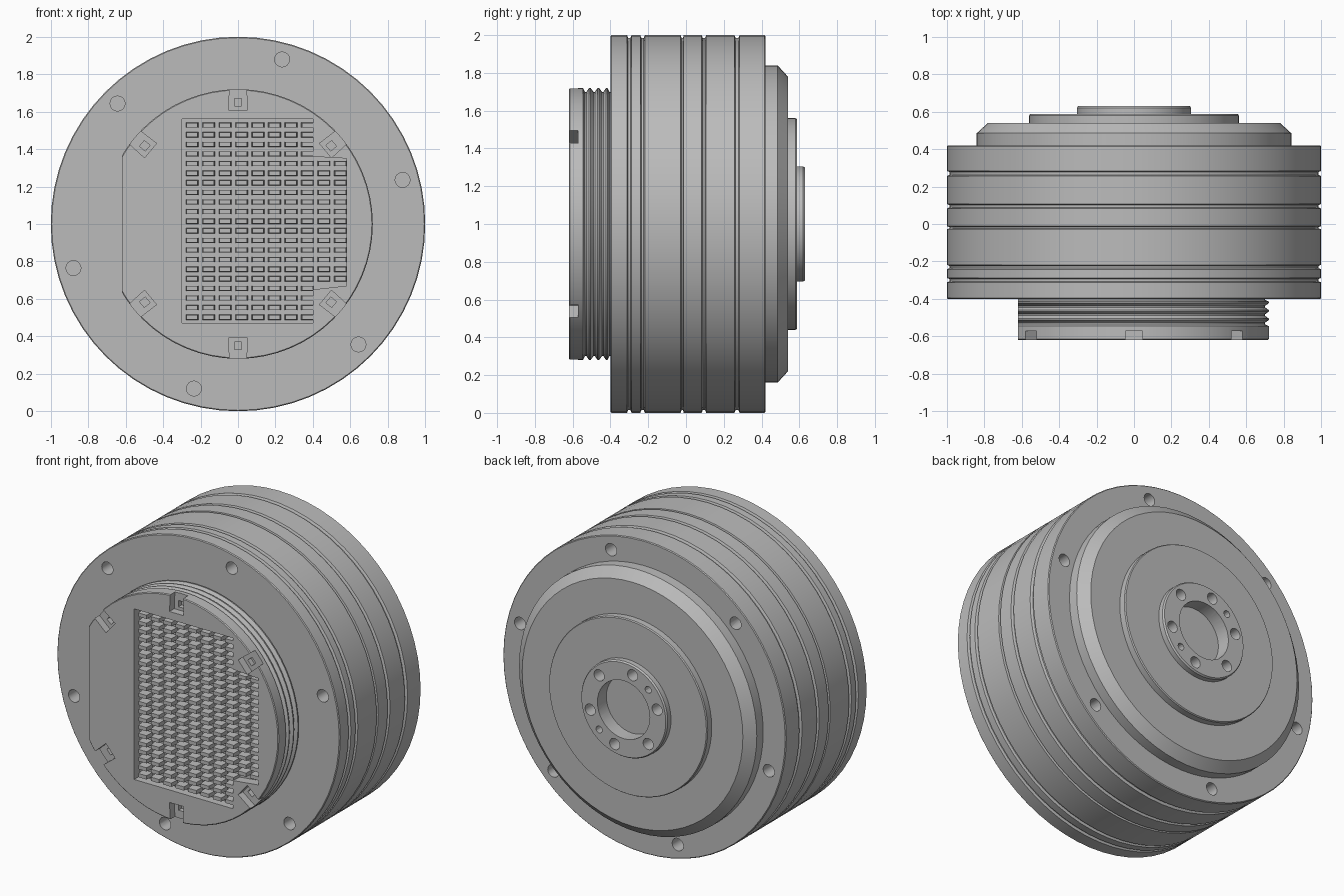
import bpy
import bmesh
from math import sin, cos, pi, radians
from mathutils import Matrix, Vector

cube = bpy.data.objects.get("Cube")
if cube:
    bpy.data.objects.remove(cube, do_unlink=True)

AXIS = Vector((0, 0, 1))  # centre of the turning axis, which runs along y

grey = bpy.data.materials.new("metal_grey")
grey.use_nodes = True
COLOR = (0.5, 0.5, 0.5, 1)
grey.diffuse_color = COLOR
grey.node_tree.nodes["Principled BSDF"].inputs["Base Color"].default_value = COLOR


def to_object(bm, name):
    bmesh.ops.recalc_face_normals(bm, faces=bm.faces)
    mesh = bpy.data.meshes.new(name)
    bm.to_mesh(mesh)
    bm.free()
    mesh.materials.append(grey)
    obj = bpy.data.objects.new(name, mesh)
    bpy.context.collection.objects.link(obj)
    return obj


def lathe(name, profile, steps=64):
    """Turn a list of (radius, y) points around the main axis."""
    bm = bmesh.new()
    verts = [bm.verts.new(AXIS + Vector((r, y, 0))) for r, y in profile]
    edges = [bm.edges.new(pair) for pair in zip(verts, verts[1:])]
    bmesh.ops.spin(bm, geom=verts + edges, cent=AXIS, axis=(0, 1, 0),
                   angle=2 * pi, steps=steps)
    bmesh.ops.remove_doubles(bm, verts=bm.verts, dist=0.0001)
    return to_object(bm, name)


def prism(bm, outline, y0, y1, taper=1.0):
    """Extrude an (x, z) outline from y0 to y1, scaling the far end."""
    n = len(outline)
    mid = sum((Vector(p) for p in outline), Vector((0, 0))) / n
    near = [bm.verts.new((x, y0, z)) for x, z in outline]
    far = [bm.verts.new((p.x, y1, p.y)) for p in
           (mid + (Vector(q) - mid) * taper for q in outline)]
    bm.faces.new(near)
    bm.faces.new(far[::-1])
    for i in range(n):
        j = (i + 1) % n
        bm.faces.new((near[j], near[i], far[i], far[j]))


def circle(x, z, r, n=16):
    return [(x + r * cos(2 * pi * i / n), z + r * sin(2 * pi * i / n)) for i in range(n)]


def ring_point(radius, degrees):
    return radius * cos(radians(degrees)), 1 + radius * sin(radians(degrees))


def radial(outline, degrees):
    """Place an outline of (sideways, outward) points at an angle on the axis."""
    turn = Matrix.Rotation(radians(degrees - 90), 2)
    return [tuple(turn @ Vector(p) + Vector((0, 1))) for p in outline]


def cut(obj, prisms):
    """Subtract a batch of prisms and keep the plain mesh."""
    bm = bmesh.new()
    for args in prisms:
        prism(bm, *args)
    cutter = to_object(bm, "cutter")
    cutter.hide_render = True
    mod = obj.modifiers.new("cut", "BOOLEAN")
    mod.operation = "DIFFERENCE"
    mod.solver = "EXACT"
    mod.object = cutter
    graph = bpy.context.evaluated_depsgraph_get()
    mesh = bpy.data.meshes.new_from_object(obj.evaluated_get(graph))
    obj.modifiers.clear()
    obj.data = mesh
    bpy.data.objects.remove(cutter, do_unlink=True)


def smooth(obj):
    bpy.ops.object.select_all(action="DESELECT")
    obj.select_set(True)
    bpy.context.view_layer.objects.active = obj
    bpy.ops.object.shade_smooth_by_angle(angle=radians(25))


# Main drum with shallow grooves around it
profile = [(0, -0.4), (0.995, -0.4), (1, -0.395)]
for y, half in ((-0.3, 0.012), (-0.23, 0.012), (-0.02, 0.008), (0.095, 0.012), (0.27, 0.014)):
    profile += [(1, y - half), (0.985, y - half / 2), (0.985, y + half / 2), (1, y + half)]
profile += [(1, 0.415), (0.995, 0.42), (0, 0.42)]
drum = lathe("drum", profile)

# Six mounting holes in each end of the drum
holes = [circle(*ring_point(0.91, a), 0.04) for a in range(15, 375, 60)]
cut(drum, [(h, y0, y1) for h in holes for y0, y1 in ((-0.5, -0.3), (0.32, 0.5))])

# Threaded front collar
profile = [(0, -0.62), (0.715, -0.62), (0.72, -0.615), (0.72, -0.545)]
for y in (-0.535, -0.49, -0.445):
    profile += [(0.7, y), (0.7, y + 0.008), (0.72, y + 0.022), (0.72, y + 0.03)]
profile += [(0.7, -0.405), (0.7, -0.39), (0, -0.39)]
collar = lathe("front_collar", profile)

# Flat side, stepped recess and key slots of the collar
cut(collar, [([(-0.9, 0), (-0.62, 0), (-0.62, 2), (-0.9, 2)], -0.7, -0.3)])
FLOOR = -0.56
recess = [(-0.3, 0.47), (0.4, 0.47), (0.4, 0.65), (0.58, 0.67),
          (0.58, 1.35), (0.4, 1.36), (0.4, 1.56), (-0.3, 1.56)]
cut(collar, [(recess, -0.7, FLOOR)])
SLOTS = (40, 90, 140, 220, 270, 320)
slot = [(-0.05, 0.61), (0.05, 0.61), (0.042, 0.8), (-0.042, 0.8)]
cut(collar, [(radial(slot, a), -0.7, -0.572) for a in SLOTS])
key = [(-0.02, 0.63), (0.02, 0.63), (0.02, 0.67), (-0.02, 0.67)]
cut(collar, [(radial(key, a), -0.6, -0.54) for a in SLOTS])

# Rows of small tapered fins standing in the recess
bm = bmesh.new()
for row in range(21):
    z = 0.502 + row * 0.0513
    for col in range(10):
        x = -0.245 + col * 0.088
        if x > 0.38 and not 0.7 < z < 1.33:
            continue
        w, h = 0.034, 0.014
        prism(bm, [(x - w, z - h), (x + w, z - h), (x + w, z + h), (x - w, z + h)],
              FLOOR + 0.005, -0.615, 0.85)
fins = to_object(bm, "recess_fins")

# Chamfered rear flange and rear disc
flange = lathe("rear_flange", [(0, 0.41), (0.84, 0.41), (0.84, 0.485), (0.78, 0.54), (0, 0.54)])
disc = lathe("rear_disc", [(0, 0.53), (0.56, 0.53), (0.56, 0.58), (0.555, 0.587), (0, 0.587)])

# Output hub with centre bore, bolt holes and two pin holes
hub = lathe("output_hub", [(0, 0.5), (0.305, 0.5), (0.305, 0.62), (0.298, 0.63), (0, 0.63)])
bolts = [circle(*ring_point(0.245, a), 0.036) for a in range(45, 405, 60)]
pins = [circle(*ring_point(0.245, a), 0.022, 12) for a in (135, 315)]
cut(hub, [(h, 0.55, 0.7) for h in bolts + pins] + [(circle(0, 1, 0.185, 40), 0.53, 0.7)])
# Open the disc below the hub so the bore and holes stay clear
cut(disc, [(circle(0, 1, 0.295, 40), 0.5, 0.7)])

for part in (drum, collar, flange, disc, hub):
    smooth(part)
